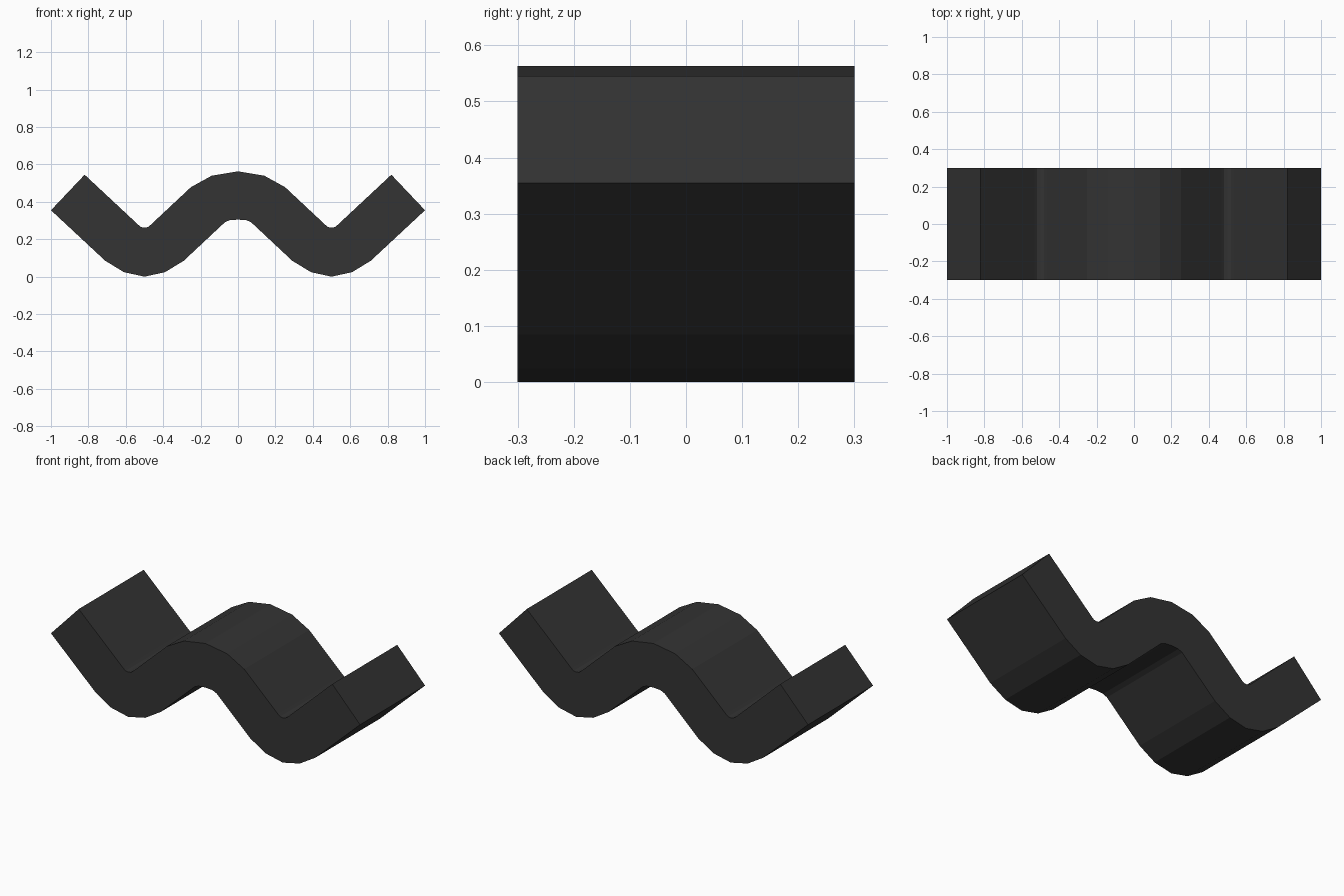
import bpy, bmesh

if "Cube" in bpy.data.objects:
    bpy.data.objects.remove(bpy.data.objects["Cube"])

# One flat dark grey
grey = bpy.data.materials.new("dark_grey")
grey.diffuse_color = (0.033, 0.033, 0.033, 1)
grey.use_nodes = True
grey.node_tree.nodes["Principled BSDF"].inputs["Base Color"].default_value = grey.diffuse_color

# Right half of the wave, from the centre to the tip: upper and lower edges
upper = [(0, .563), (.14, .54), (.251, .479), (.467, .277), (.482, .265), (.5, .262),
         (.518, .265), (.533, .277), (.82, .545)]
lower = [(0, .305), (.05, .312), (.071, .29), (.29, .085), (.39, .024), (.5, 0),
         (.61, .024), (.71, .085), (1, .355)]
lower[1] = (.045, .302)


def mirrored(points):
    return [(-x, z) for x, z in reversed(points[1:])] + points


# Wave-shaped strip, swept through y
outline = mirrored(lower) + mirrored(upper)[::-1]
bm = bmesh.new()
face = bm.faces.new([bm.verts.new((x, -.3, z)) for x, z in outline])
ext = bmesh.ops.extrude_face_region(bm, geom=[face], use_keep_orig=True)
bmesh.ops.translate(bm, vec=(0, .6, 0),
                    verts=[g for g in ext["geom"] if isinstance(g, bmesh.types.BMVert)])
bmesh.ops.recalc_face_normals(bm, faces=bm.faces)
mesh = bpy.data.meshes.new("wavy_strip")
bm.to_mesh(mesh)
bm.free()
mesh.materials.append(grey)
bpy.context.collection.objects.link(bpy.data.objects.new("wavy_strip", mesh))
